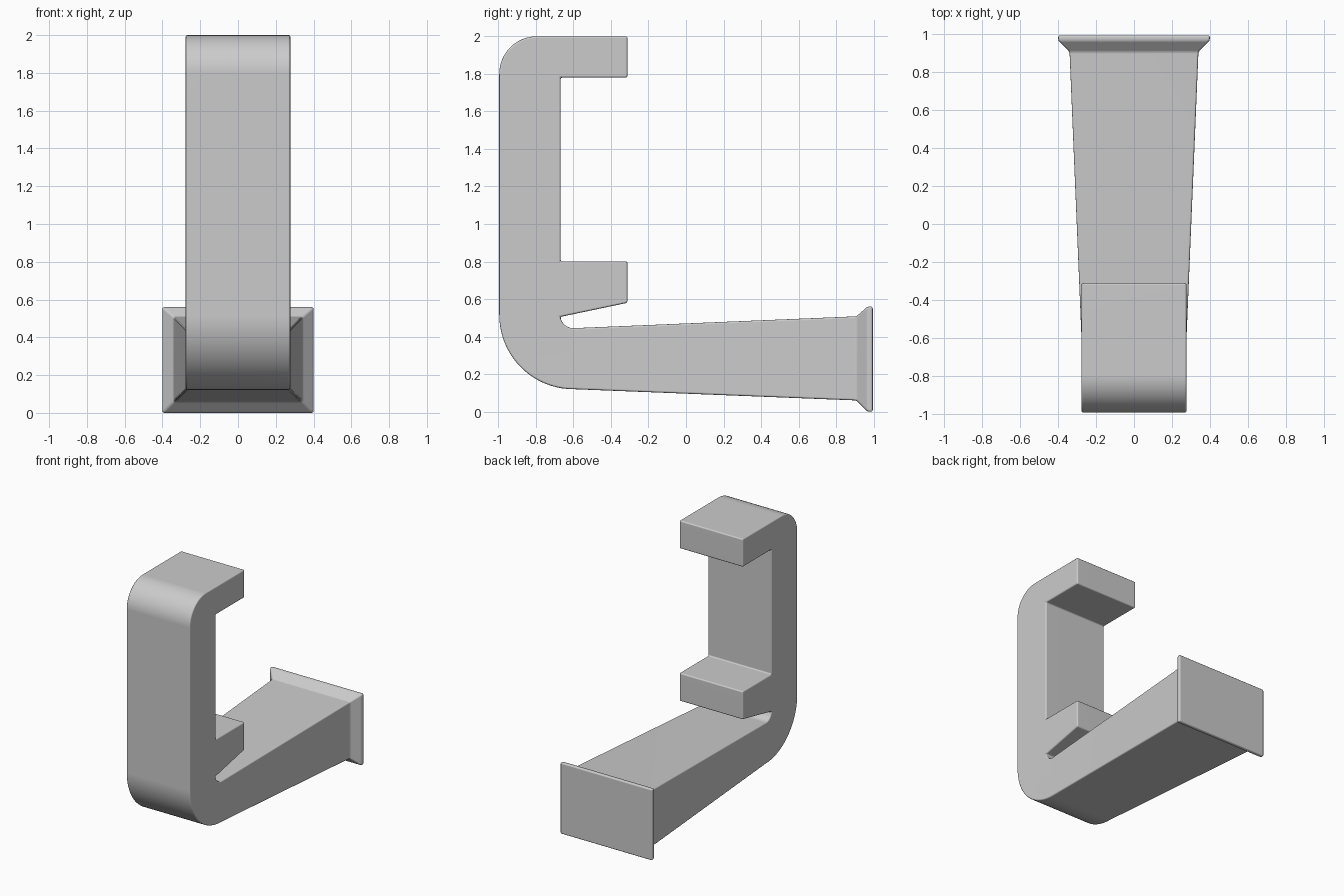
import bpy, bmesh
from math import radians, sin, cos

if "Cube" in bpy.data.objects:
    bpy.data.objects.remove(bpy.data.objects["Cube"])


def arc(cy, cz, r, a0, a1, n):
    """Points of a circular arc in the side (y, z) plane."""
    angles = [radians(a0 + (a1 - a0) * i / n) for i in range(n + 1)]
    return [(cy + r * cos(a), cz + r * sin(a)) for a in angles]


HALF = 0.277      # half width of the clip
JOINT = -0.6      # where the bend meets the arm

# Side outline of the clip: bend, back, top jaw, lower jaw, small fillet
outline = (
    arc(JOINT, 0.515, 0.395, 270, 180, 20)
    + arc(-0.795, 1.8, 0.2, 180, 90, 12)
    + [(-0.312, 2.0), (-0.312, 1.78), (-0.668, 1.78), (-0.668, 0.8),
       (-0.312, 0.8), (-0.312, 0.58), (-0.67, 0.505)]
    + arc(JOINT, 0.515, 0.07, 200, 270, 5)
)

# Arm sections: y, half width, bottom z, top z
sections = [
    (0.908, 0.34, 0.06, 0.508),
    (0.967, 0.4, 0.0, 0.56),
    (0.995, 0.4, 0.0, 0.56),
]

bm = bmesh.new()

# Clip body, left open where the arm starts
left = [bm.verts.new((-HALF, y, z)) for y, z in outline]
right = [bm.verts.new((HALF, y, z)) for y, z in outline]
bm.faces.new(left)
bm.faces.new(right[::-1])
for i in range(len(outline) - 1):
    bm.faces.new((left[i], left[i + 1], right[i + 1], right[i]))

# Tapered arm with flared end plate, continued from the open joint
ring = [left[0], right[0], right[-1], left[-1]]
for y, w, z0, z1 in sections:
    new = [bm.verts.new(p) for p in
           ((-w, y, z0), (w, y, z0), (w, y, z1), (-w, y, z1))]
    for i in range(4):
        j = (i + 1) % 4
        bm.faces.new((ring[i], ring[j], new[j], new[i]))
    ring = new
bm.faces.new(ring)
bmesh.ops.recalc_face_normals(bm, faces=bm.faces[:])

mesh = bpy.data.meshes.new("clip_hook")
bm.to_mesh(mesh)
bm.free()
hook = bpy.data.objects.new("clip_hook", mesh)
bpy.context.collection.objects.link(hook)
bpy.context.view_layer.objects.active = hook
hook.select_set(True)

# Softly rounded edges
bevel = hook.modifiers.new("soft_edges", "BEVEL")
bevel.width = 0.01
bevel.segments = 3
bevel.limit_method = "ANGLE"
bevel.angle_limit = radians(32)
bevel.use_clamp_overlap = False
bpy.ops.object.modifier_apply(modifier=bevel.name)

bpy.ops.object.shade_smooth_by_angle(angle=radians(40))
normals = hook.modifiers.new("flat_sides", "WEIGHTED_NORMAL")
normals.keep_sharp = True
